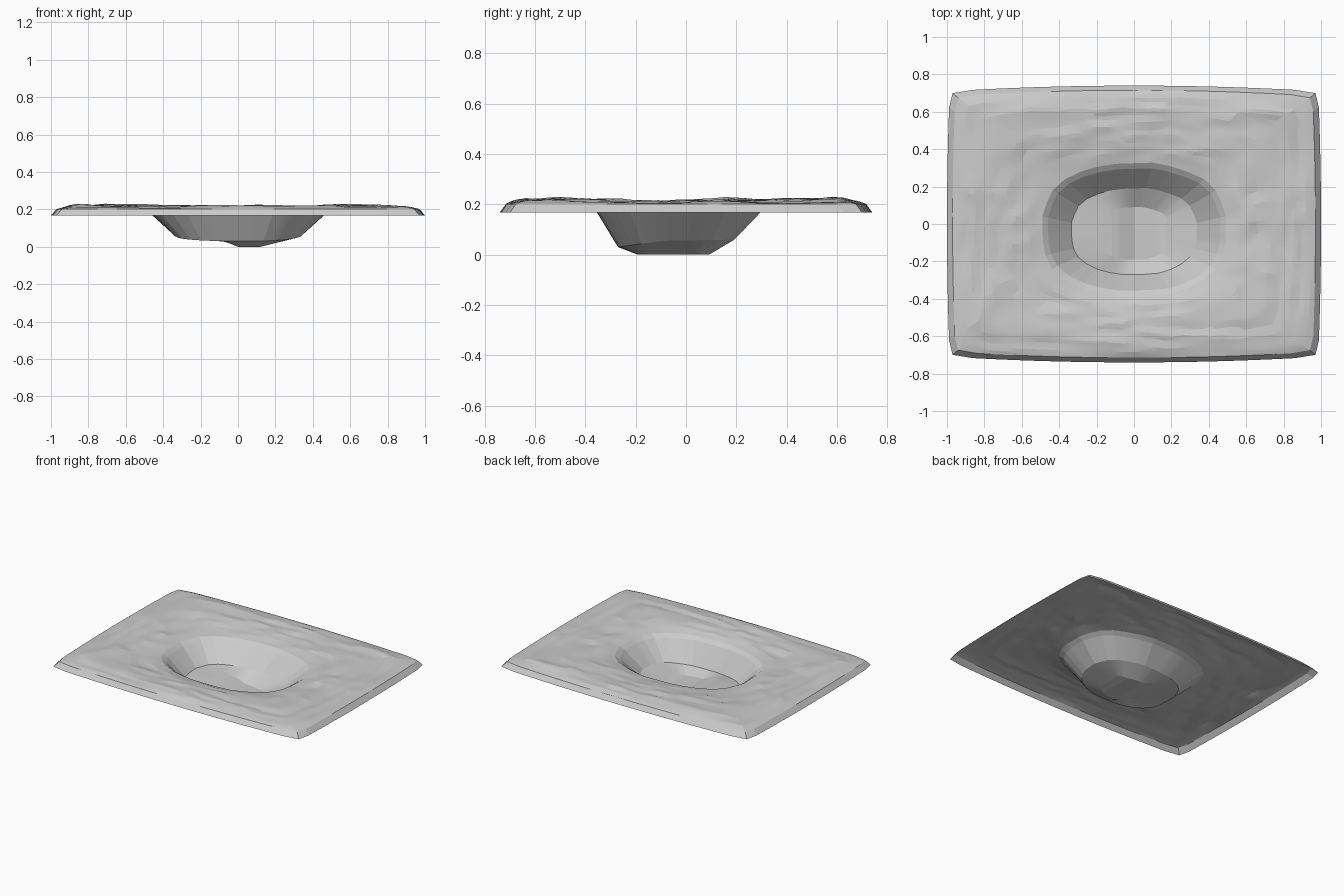
import bpy
import bmesh
from math import cos, sin, pi
from mathutils import Vector, noise

if "Cube" in bpy.data.objects:
    bpy.data.objects.remove(bpy.data.objects["Cube"])

SEGMENTS = 96
FACET = 3          # fine segments per flat bowl facet
RINGS = 20         # rings of ground between crater lip and border


def material(name, colour):
    mat = bpy.data.materials.new(name)
    mat.use_nodes = True
    mat.diffuse_color = colour
    bsdf = mat.node_tree.nodes["Principled BSDF"]
    bsdf.inputs["Base Color"].default_value = colour
    bsdf.inputs["Roughness"].default_value = 0.9
    return mat


def lerp_table(table, x):
    """Piecewise linear lookup."""
    if x <= table[0][0]:
        return table[0][1]
    for (x0, y0), (x1, y1) in zip(table, table[1:]):
        if x <= x1:
            return y0 + (y1 - y0) * (x - x0) / (x1 - x0)
    return table[-1][1]


def oval(rx, y_front, y_back, height):
    """Rounded, coarsely faceted loop; height is a function of x and y."""
    coarse = []
    for k in range(SEGMENTS // FACET):
        a = 2 * pi * k * FACET / SEGMENTS
        c, s = cos(a), sin(a)
        r = (abs(c) ** 2.5 + abs(s) ** 2.5) ** -0.4
        r *= 1 + 0.025 * noise.noise(Vector((c * 3, s * 3, 5)))
        x = rx * c * r
        y = (y_front + y_back) / 2 + (y_back - y_front) / 2 * s * r
        coarse.append(Vector((x, y, height(x, y))))
    return [coarse[i // FACET].lerp(coarse[(i // FACET + 1) % len(coarse)],
                                    i % FACET / FACET)
            for i in range(SEGMENTS)]


def border(half_x, half_y, z):
    """Slightly bulging rectangle with clipped corners."""
    loop = []
    for i in range(SEGMENTS):
        a = 2 * pi * i / SEGMENTS
        c, s = cos(a), sin(a)
        m = max(abs(c), abs(s))
        u, v = c / m, s / m
        corner = 0.985 if min(abs(u), abs(v)) > 0.99 else 1
        x = u * corner * (half_x + 0.015 * (1 - v * v))
        y = v * corner * (half_y + 0.03 * (1 - u * u))
        loop.append(Vector((x, y, z)))
    return loop


def ground_relief(p, angle, t):
    """Broad swells plus ripples that run around the crater."""
    swell = noise.noise(Vector((p.x * 2.2, p.y * 2.8, 1.5)))
    ripple = noise.noise(Vector((cos(angle) * 4, sin(angle) * 4, t * 7)))
    grain = noise.noise(Vector((p.x * 9, p.y * 14, 8)))
    return 0.013 * swell + 0.010 * ripple + 0.005 * grain


# Crater loops, from the floor up to the lip
FLOOR = [(-0.34, 0.06), (-0.1, 0.04), (0, 0.0), (0.12, 0.0), (0.35, 0.06)]
SIDE = [(-0.27, 0.03), (-0.1, 0.055), (0.2, 0.06)]
inner = oval(0.20, -0.19, 0.09, lambda x, y: lerp_table(FLOOR, x))
foot = oval(0.335, -0.27, 0.19, lambda x, y: lerp_table(SIDE, y))
wall = oval(0.46, -0.355, 0.295, lambda x, y: 0.17)
lip = oval(0.49, -0.385, 0.325, lambda x, y: 0.19)
loops = [inner, foot, wall, lip]

# Uneven ground between the lip and the border
edge = border(0.955, 0.685, 0.202)
PROFILE = [(0, 0.19), (0.15, 0.205), (0.4, 0.216), (0.75, 0.219),
           (0.92, 0.212), (1, 0.202)]
for r in range(1, RINGS):
    t = r / RINGS
    ring = []
    for i in range(SEGMENTS):
        p = lip[i].lerp(edge[i], t)
        fade = min(1, t * 4, (1 - t) * 6)
        angle = 2 * pi * i / SEGMENTS
        p.x += 0.015 * fade * noise.noise(Vector((p.x * 8, p.y * 8, 20)))
        p.y += 0.015 * fade * noise.noise(Vector((p.x * 8, p.y * 8, 30)))
        p.z = lerp_table(PROFILE, t) + fade * ground_relief(p, angle, t)
        ring.append(p)
    loops.append(ring)

# Sloping skirt around the outside
loops += [edge, border(0.985, 0.71, 0.168)]

# Join the loops into one open sheet
bm = bmesh.new()
rows = [[bm.verts.new(p) for p in loop] for loop in loops]
for low, high in zip(rows, rows[1:]):
    for i in range(SEGMENTS):
        j = (i + 1) % SEGMENTS
        bm.faces.new((low[i], high[i], high[j], low[j]))

# Crater floor: strips across, following the channel
half = SEGMENTS // 2
for i in range(half):
    a, b = rows[0][i], rows[0][i + 1]
    c, d = rows[0][(SEGMENTS - i - 1) % SEGMENTS], rows[0][-i]
    corners = list(dict.fromkeys((a, b, c, d)))
    if len(corners) > 2:
        bm.faces.new(corners)
bm.normal_update()

mesh = bpy.data.meshes.new("crater_ground")
bm.to_mesh(mesh)
bm.free()
mesh.materials.append(material("pale grey rock", (0.6, 0.6, 0.6, 1)))
ground = bpy.data.objects.new("crater_ground", mesh)
bpy.context.collection.objects.link(ground)

# Soften the ground while the crater facets stay crisp
bpy.ops.object.select_all(action="DESELECT")
ground.select_set(True)
bpy.context.view_layer.objects.active = ground
bpy.ops.object.shade_smooth_by_angle(angle=0.14)
